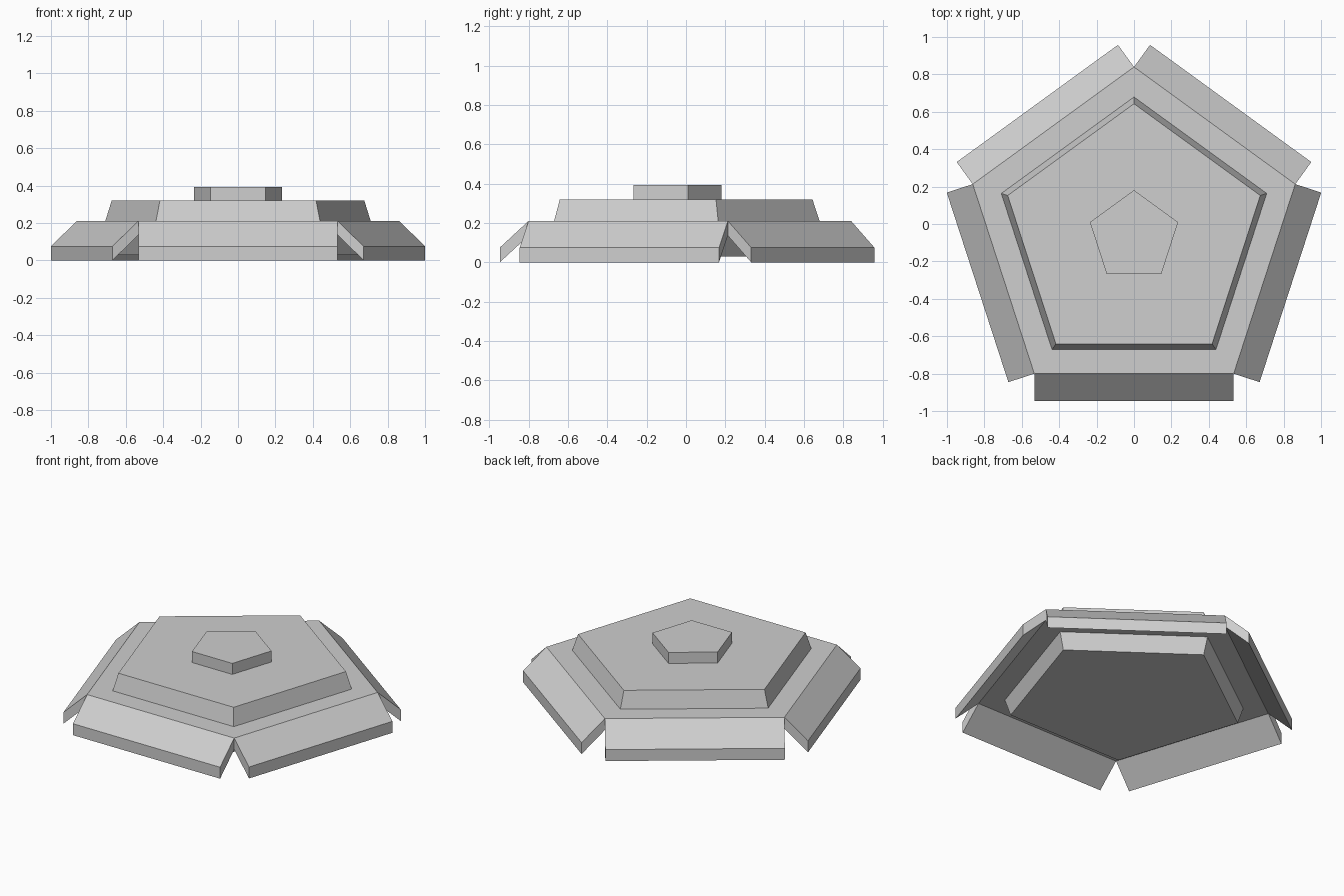
import bpy
import bmesh
from math import sin, cos, pi, tau

old = bpy.data.objects.get("Cube")
if old:
    bpy.data.objects.remove(old, do_unlink=True)

CENTRE_Y = -0.067      # pentagon centre, so the bounds are centred
RADIUS = 0.9065        # corner radius of the main plate
PLATE_LOW, PLATE_TOP = 0.135, 0.21
FLAP_REACH = 0.146

grey = bpy.data.materials.new("light grey")
grey.use_nodes = True
colour = (0.62, 0.62, 0.62, 1)
grey.diffuse_color = colour
grey.node_tree.nodes["Principled BSDF"].inputs["Base Color"].default_value = colour


def loft(name, rings):
    """Join matching rings of points with flat sides and cap both ends."""
    bm = bmesh.new()
    loops = [[bm.verts.new(p) for p in ring] for ring in rings]
    n = len(loops[0])
    for a, b in zip(loops, loops[1:]):
        for i in range(n):
            j = (i + 1) % n
            bm.faces.new((a[i], a[j], b[j], b[i]))
    bm.faces.new(loops[0][::-1])
    bm.faces.new(loops[-1])
    bmesh.ops.recalc_face_normals(bm, faces=bm.faces[:])
    mesh = bpy.data.meshes.new(name)
    bm.to_mesh(mesh)
    bm.free()
    mesh.materials.append(grey)
    obj = bpy.data.objects.new(name, mesh)
    bpy.context.collection.objects.link(obj)
    return obj


def pentagon(radius, z):
    """Five corners with one pointing to the back."""
    angles = [pi / 2 + i * tau / 5 for i in range(5)]
    return [(radius * cos(a), CENTRE_Y + radius * sin(a), z) for a in angles]


# Stacked pentagonal tiers
loft("main_plate", [pentagon(RADIUS, PLATE_LOW), pentagon(RADIUS, PLATE_TOP)])
loft("upper_tier", [pentagon(0.746, PLATE_TOP), pentagon(0.71, 0.32)])
loft("lower_tier", [pentagon(0.71, 0.028), pentagon(0.746, PLATE_LOW)])
loft("top_button", [pentagon(0.248, 0.32), pentagon(0.248, 0.392)])

# Sloping flap along each edge of the main plate
inner = RADIUS * cos(pi / 5)
half = RADIUS * sin(pi / 5)
thick = PLATE_TOP - PLATE_LOW
outer = inner + FLAP_REACH
section = [(inner, PLATE_LOW), (inner, PLATE_TOP), (outer, thick), (outer, 0)]
for i in range(5):
    a = -pi / 2 + i * tau / 5
    ends = [[(r * cos(a) - s * sin(a), CENTRE_Y + r * sin(a) + s * cos(a), z)
             for r, z in section] for s in (-half, half)]
    loft(f"sloping_flap_{i + 1}", ends)
